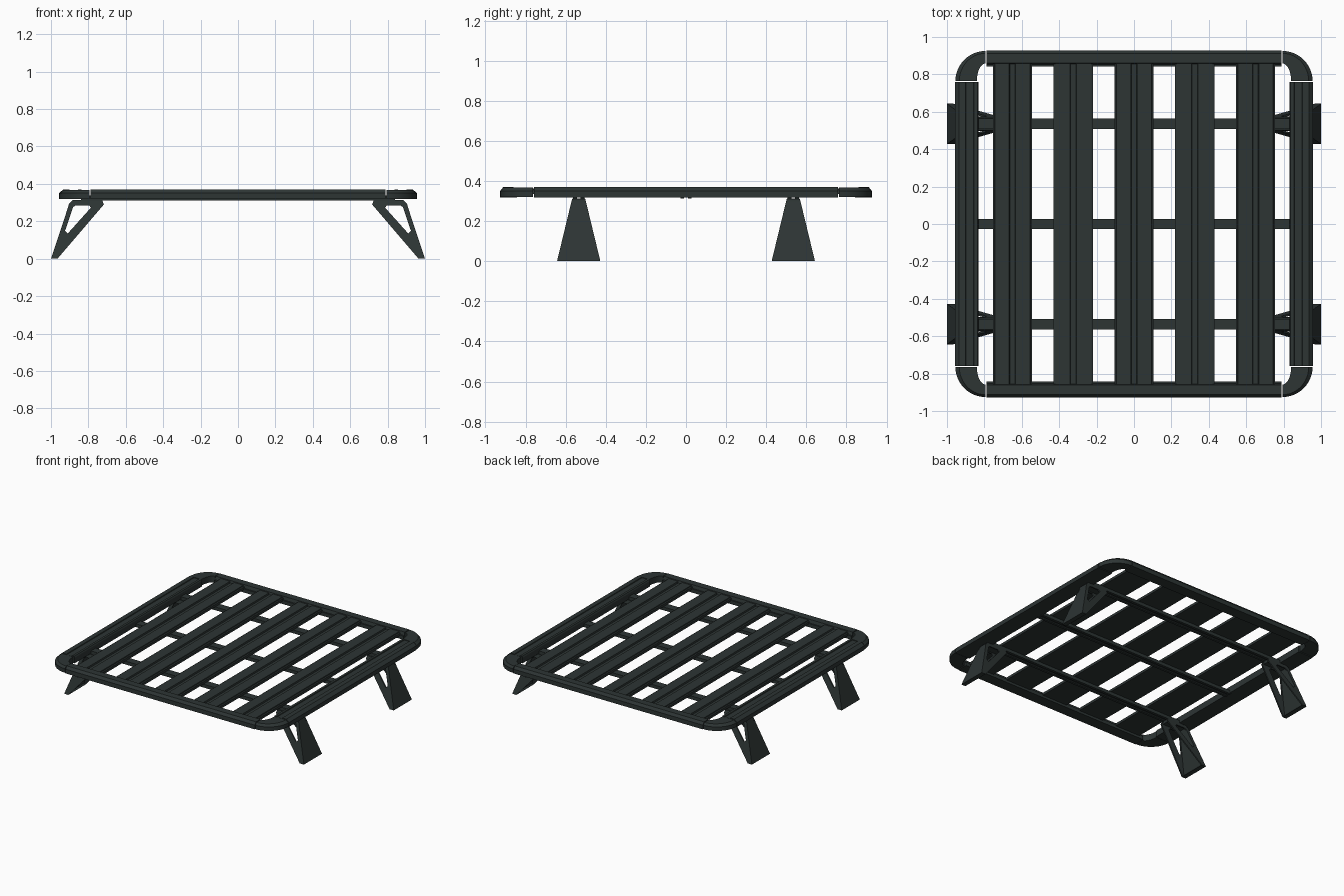
import bpy, bmesh
from math import sin, cos, pi, radians

if "Cube" in bpy.data.objects:
    bpy.data.objects.remove(bpy.data.objects["Cube"])

# One dark powder-coat colour for everything
coat = bpy.data.materials.new("dark_green_grey")
coat.use_nodes = True
COLOUR = (0.026, 0.035, 0.034, 1)
coat.diffuse_color = COLOUR
coat.node_tree.nodes["Principled BSDF"].inputs["Base Color"].default_value = COLOUR


def finish(name, bm, smooth=False):
    bmesh.ops.recalc_face_normals(bm, faces=bm.faces)
    mesh = bpy.data.meshes.new(name)
    bm.to_mesh(mesh)
    bm.free()
    mesh.materials.append(coat)
    obj = bpy.data.objects.new(name, mesh)
    bpy.context.collection.objects.link(obj)
    if smooth:
        bpy.ops.object.select_all(action='DESELECT')
        obj.select_set(True)
        bpy.context.view_layer.objects.active = obj
        bpy.ops.object.shade_smooth_by_angle(angle=radians(30))
    return obj


def loft(name, rings, smooth=False):
    """Skin a list of equal closed rings and cap both ends."""
    bm = bmesh.new()
    loops = [[bm.verts.new(p) for p in ring] for ring in rings]
    n = len(loops[0])
    for a, b in zip(loops, loops[1:]):
        for i in range(n):
            j = (i + 1) % n
            bm.faces.new((a[i], a[j], b[j], b[i]))
    bm.faces.new(loops[0])
    bm.faces.new(loops[-1])
    return finish(name, bm, smooth)


def along_x(name, profile, half):
    return loft(name, [[(x, y, z) for y, z in profile] for x in (-half, half)])


def along_y(name, profile, half):
    return loft(name, [[(x, y, z) for x, z in profile] for y in (-half, half)])


# Rail section: (0 = inner edge, 1 = outer edge, height)
RAIL = [(0, 0.318), (1, 0.318), (1, 0.35), (0.82, 0.369), (0.2, 0.369), (0.12, 0.345), (0, 0.345)]
# Side section with a shallow channel along the top
SIDE = [(0, 0.318), (1, 0.318), (1, 0.35), (0.82, 0.37), (0.55, 0.37), (0.53, 0.365),
        (0.2, 0.365), (0.18, 0.37), (0.04, 0.37), (0, 0.36)]

for s, end, side in ((-1, "front", "right"), (1, "back", "left")):
    along_x(end + "_rail", [(s * (0.843 + 0.084 * t), z) for t, z in RAIL], 0.789)
    along_y(side + "_rail", [(s * (0.832 + 0.125 * t), z) for t, z in SIDE], 0.759)

# Rounded corner castings, narrow at the end rail and wide at the side rail
SEGMENTS = 12
for sx, side in ((-1, "right"), (1, "left")):
    for sy, end in ((-1, "front"), (1, "back")):
        rings = []
        for k in range(SEGMENTS + 1):
            a = pi / 2 * k / SEGMENTS
            inner = (0.794 + 0.046 * cos(a), 0.764 + 0.094 * sin(a))
            outer = (0.794 + 0.161 * cos(a), 0.764 + 0.161 * sin(a))
            rings.append([(sx * (inner[0] + (outer[0] - inner[0]) * t),
                           sy * (inner[1] + (outer[1] - inner[1]) * t), z)
                          for t, z in ((0, 0.32), (1, 0.32), (1, 0.35), (0.82, 0.367), (0, 0.367))])
        loft(f"{end}_{side}_corner", rings, True)

# Five deck slats with a centre slot and stepped edges
HALF_SLAT = [(0.105, 0.336), (0.105, 0.355), (0.096, 0.357), (0.094, 0.363),
             (0.017, 0.363), (0.014, 0.352)]
for i in range(5):
    cx = (i - 2) * 0.325
    profile = [(cx + x, z) for x, z in HALF_SLAT] + [(cx - x, z) for x, z in reversed(HALF_SLAT)]
    along_y(f"slat_{i + 1}", profile, 0.862)

# Crossbars with a slot underneath
HALF_BAR = [(0.028, 0.337), (0.028, 0.312), (0.009, 0.312), (0.009, 0.32)]
for cy, label in ((-0.535, "front"), (0, "middle"), (0.535, "back")):
    profile = [(cy + y, z) for y, z in HALF_BAR] + [(cy - y, z) for y, z in reversed(HALF_BAR)]
    along_x(label + "_crossbar", profile, 0.84)


# Feet: sloping outer plate, two pierced side walls and a top pad
def half_width(z):
    return 0.108 - 0.075 * z / 0.31


def outer_edge(z):
    return 1.0 - 0.1 * z / 0.3


WALL = [(0.965, 0.0), (0.995, 0.0), (0.903, 0.295), (0.885, 0.311), (0.725, 0.311), (0.717, 0.29)]
HOLE = [(0.787, 0.272), (0.795, 0.285), (0.868, 0.285), (0.882, 0.275), (0.925, 0.148), (0.91, 0.135)]


def foot_wall(name, sx, cy, s):
    bm = bmesh.new()
    edges = []
    for outline in (WALL, HOLE):
        vs = [bm.verts.new((sx * x, cy + s * half_width(z), z)) for x, z in outline]
        edges += [bm.edges.new((vs[i], vs[(i + 1) % len(vs)])) for i in range(len(vs))]
    bmesh.ops.triangle_fill(bm, edges=edges, use_beauty=True)
    grown = bmesh.ops.extrude_face_region(bm, geom=bm.faces[:], use_keep_orig=True)
    moved = [g for g in grown["geom"] if isinstance(g, bmesh.types.BMVert)]
    bmesh.ops.translate(bm, verts=moved, vec=(0, -s * 0.01, 0))
    finish(name, bm)


for sx, side in ((-1, "right"), (1, "left")):
    for cy, end in ((-0.535, "front"), (0.535, "back")):
        foot = f"{end}_{side}_foot"
        rings = []
        for z in (0, 0.01, 0.298, 0.311):
            w = half_width(z) - (0.008 if z > 0.3 else 0)
            xo = outer_edge(z) - (0.01 if z > 0.3 else 0)
            xi = xo - (0.035 if z < 0.005 else 0.022)
            rings.append([(sx * xi, cy - w, z), (sx * xo, cy - w, z),
                          (sx * xo, cy + w, z), (sx * xi, cy + w, z)])
        loft(foot + "_plate", rings)
        for s, label in ((-1, "front"), (1, "back")):
            foot_wall(f"{foot}_{label}_wall", sx, cy, s)
        loft(foot + "_pad", [[(sx * 0.73, cy - 0.032, z), (sx * 0.885, cy - 0.032, z),
                              (sx * 0.885, cy + 0.032, z), (sx * 0.73, cy + 0.032, z)]
                             for z in (0.292, 0.313)])
